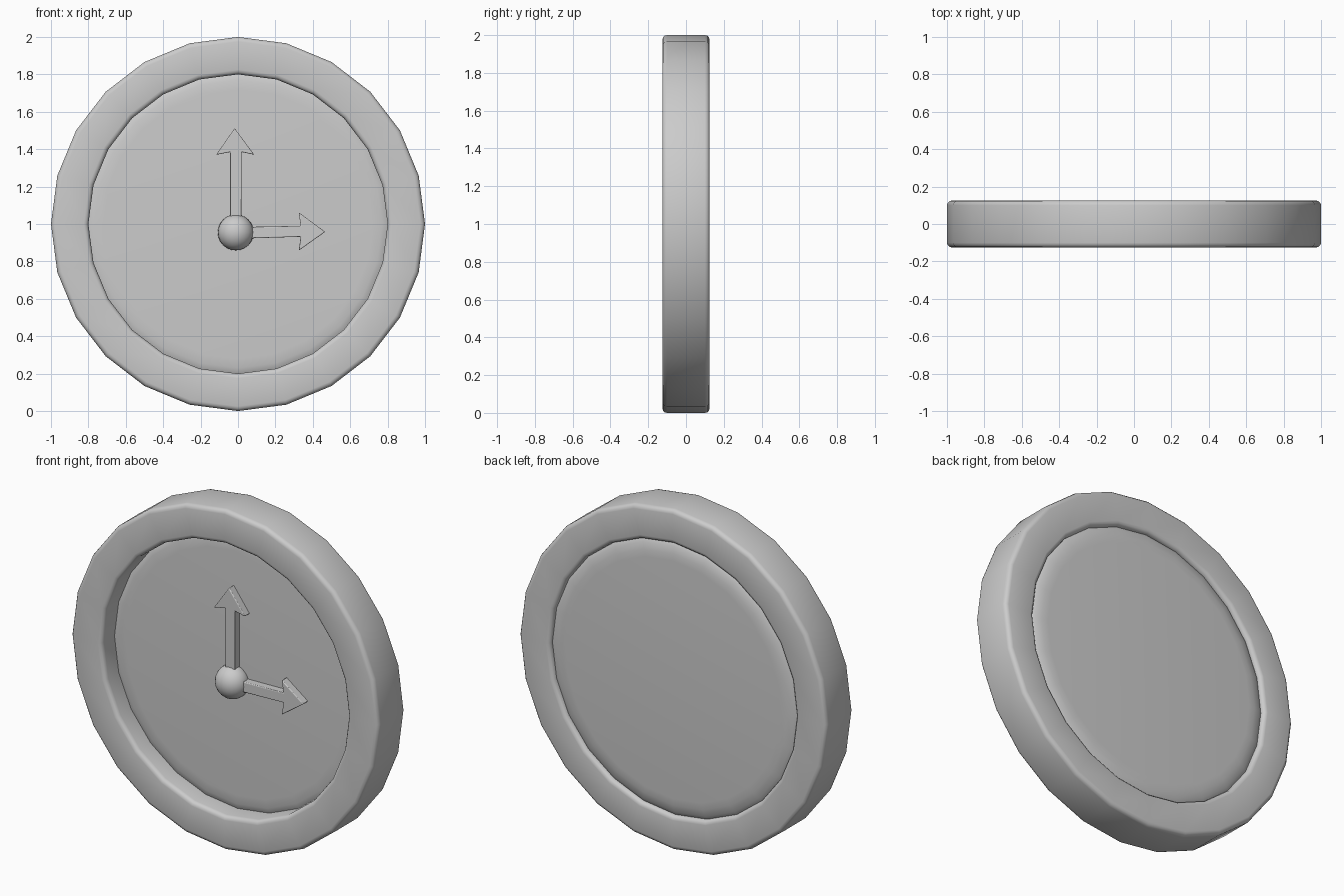
import bpy, bmesh, math
from mathutils import Vector

if "Cube" in bpy.data.objects:
    bpy.data.objects.remove(bpy.data.objects["Cube"])

SIDES = 24
CENTRE_Z = 1.0


def finish(name, bm, angle=40):
    bmesh.ops.recalc_face_normals(bm, faces=bm.faces)
    mesh = bpy.data.meshes.new(name)
    bm.to_mesh(mesh)
    bm.free()
    obj = bpy.data.objects.new(name, mesh)
    bpy.context.collection.objects.link(obj)
    bpy.ops.object.select_all(action='DESELECT')
    obj.select_set(True)
    bpy.context.view_layer.objects.active = obj
    bpy.ops.object.shade_smooth_by_angle(angle=math.radians(angle))
    return obj


def lathe(name, profile, closed):
    """Turn (radius, y) points around the y axis; open profiles get capped."""
    bm = bmesh.new()
    rings = []
    for r, y in profile:
        angles = [2 * math.pi * i / SIDES for i in range(SIDES)]
        rings.append([bm.verts.new((r * math.sin(a), y, CENTRE_Z + r * math.cos(a)))
                      for a in angles])
    count = len(rings) if closed else len(rings) - 1
    for k in range(count):
        a, b = rings[k], rings[(k + 1) % len(rings)]
        for i in range(SIDES):
            j = (i + 1) % SIDES
            bm.faces.new((a[i], a[j], b[j], b[i]))
    if not closed:
        bm.faces.new(rings[0])
        bm.faces.new(rings[-1])
    return finish(name, bm)


def rounded_rect(r0, r1, y0, y1, bevel, steps=3):
    pts = []
    corners = [(r1 - bevel, y1 - bevel), (r0 + bevel, y1 - bevel),
               (r0 + bevel, y0 + bevel), (r1 - bevel, y0 + bevel)]
    for c, (r, y) in enumerate(corners):
        for s in range(steps + 1):
            a = math.pi / 2 * (c + s / steps)
            pts.append((r + bevel * math.cos(a), y + bevel * math.sin(a)))
    return pts


def arrow(name, outline, y_back, y_front):
    """Extrude an (x, z) outline into a slim hand with softened edges."""
    bm = bmesh.new()
    face = bm.faces.new([bm.verts.new((x, y_back, z)) for x, z in outline])
    ext = bmesh.ops.extrude_face_region(bm, geom=[face])
    for v in ext['geom']:
        if isinstance(v, bmesh.types.BMVert):
            v.co.y = y_front
    obj = finish(name, bm, 30)
    bev = obj.modifiers.new('soft_edges', 'BEVEL')
    bev.width = 0.005
    bev.segments = 2
    return obj


# Outer rim
lathe('rim', rounded_rect(0.80, 1.0, -0.125, 0.125, 0.025), True)

# Dial panel: recessed at the front, pillowed and nearly flush at the back
lathe('dial', [(0.72, -0.015), (0.77, -0.012), (0.805, -0.003), (0.825, 0.012),
               (0.825, 0.075), (0.81, 0.092), (0.78, 0.108), (0.74, 0.117),
               (0.70, 0.12)], False)

# Hands
arrow('upright_hand', [(-0.042, 1.00), (0.020, 1.00), (0.020, 1.385), (0.087, 1.37),
                       (-0.018, 1.512), (-0.117, 1.37), (-0.042, 1.385)], 0.0, -0.06)
arrow('sideways_hand', [(0.03, 0.922), (0.335, 0.932), (0.325, 0.858), (0.466, 0.958),
                        (0.325, 1.062), (0.335, 0.990), (0.03, 0.984)], 0.0, -0.06)

# Centre hub
bm = bmesh.new()
bmesh.ops.create_uvsphere(bm, u_segments=24, v_segments=12, radius=0.096)
bmesh.ops.scale(bm, vec=Vector((1, 0.92, 1)), verts=bm.verts)
bmesh.ops.translate(bm, vec=Vector((-0.012, -0.035, 0.955)), verts=bm.verts)
finish('hub', bm)
